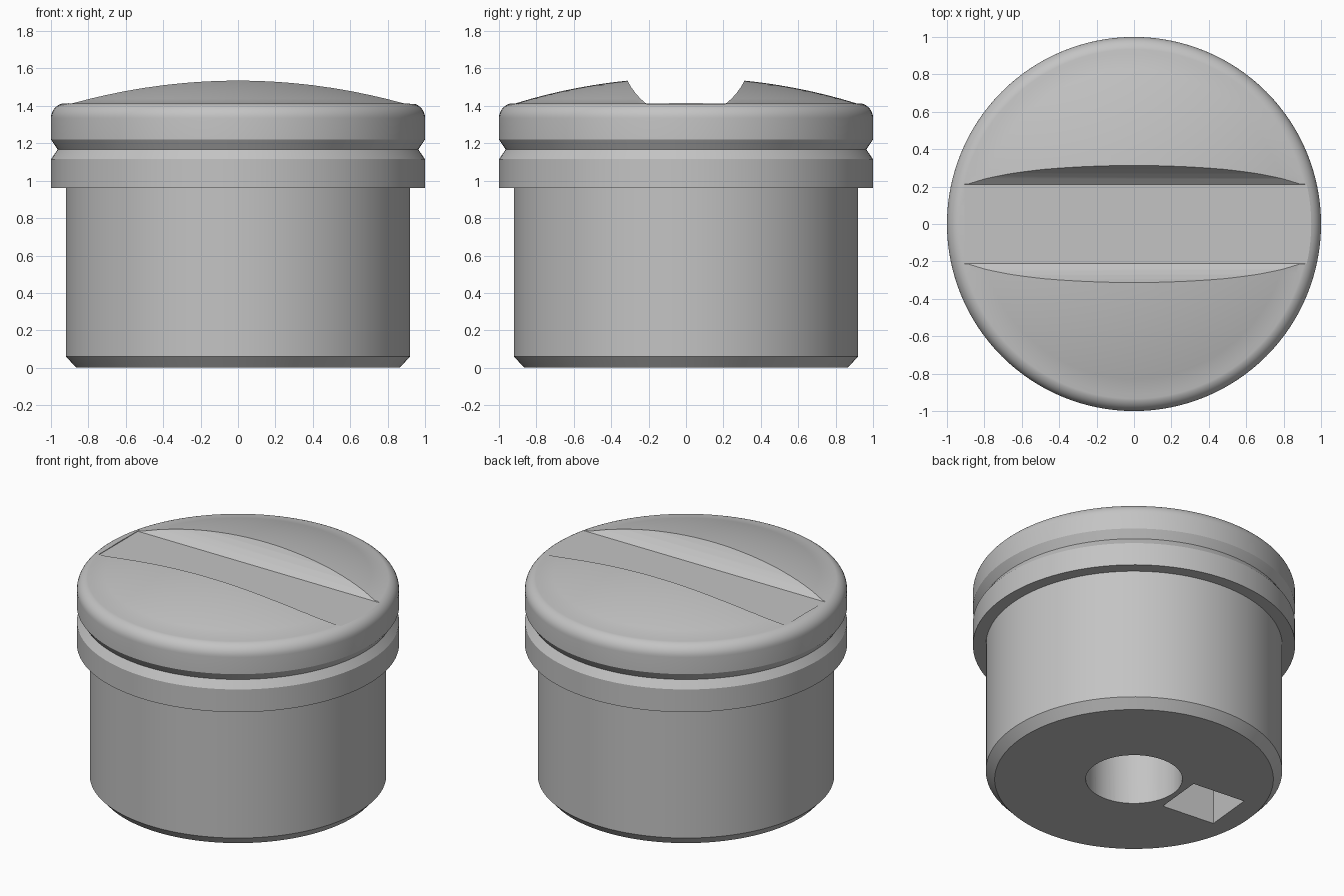
import bpy, bmesh, math
from mathutils import Matrix, Vector

if "Cube" in bpy.data.objects:
    bpy.data.objects.remove(bpy.data.objects["Cube"])

grey = bpy.data.materials.new("plain_grey")
grey.use_nodes = True
GREY = (0.55, 0.55, 0.55, 1)
grey.diffuse_color = GREY
grey.node_tree.nodes["Principled BSDF"].inputs["Base Color"].default_value = GREY


def make_object(name, bm):
    bmesh.ops.recalc_face_normals(bm, faces=bm.faces)
    mesh = bpy.data.meshes.new(name)
    bm.to_mesh(mesh)
    bm.free()
    mesh.materials.append(grey)
    obj = bpy.data.objects.new(name, mesh)
    bpy.context.collection.objects.link(obj)
    return obj


def lathe(name, profile, steps=128):
    """Spin an (r, z) profile that starts and ends on the axis."""
    bm = bmesh.new()
    verts = [bm.verts.new((r, 0, z)) for r, z in profile]
    edges = [bm.edges.new(pair) for pair in zip(verts, verts[1:])]
    bmesh.ops.spin(bm, geom=verts + edges, cent=(0, 0, 0), axis=(0, 0, 1),
                   angle=math.tau, steps=steps, use_merge=True)
    bmesh.ops.remove_doubles(bm, verts=bm.verts, dist=1e-5)
    return make_object(name, bm)


def prism(name, outline, offset):
    """Extrude a closed outline along an offset."""
    bm = bmesh.new()
    face = bm.faces.new([bm.verts.new(p) for p in outline])
    new = bmesh.ops.extrude_face_region(bm, geom=[face])["geom"]
    bmesh.ops.translate(bm, vec=offset,
                        verts=[v for v in new if isinstance(v, bmesh.types.BMVert)])
    return make_object(name, bm)


# Plug body: chamfered shank, flange, V groove, rounded rim and shallow dome
FILLET, RIM_Z, DOME_R, APEX = 0.08, 1.335, 3.09, 1.551
profile = [(0, 0), (0.865, 0), (0.92, 0.06), (0.92, 0.96), (1, 0.96),
           (1, 1.115), (0.964, 1.167), (1, 1.22)]
for i in range(9):
    a = math.radians(80) * i / 8
    profile.append((1 - FILLET + FILLET * math.cos(a), RIM_Z + FILLET * math.sin(a)))
for i in range(12):
    r = 0.91 * (1 - i / 11)
    profile.append((r, APEX - DOME_R + math.sqrt(DOME_R ** 2 - r * r)))
body = lathe("plug_body", profile)

# Coin slot with curved flanks, closed at the right end, running out at the left
flank = [(0.21, 1.41), (0.243, 1.438), (0.27, 1.468), (0.293, 1.5),
         (0.313, 1.535), (0.335, 1.6)]
section = flank + [(-y, z) for y, z in reversed(flank)]
slot = prism("slot_cutter", [(-0.905, y, z) for y, z in section], (2.1, 0, 0))

# Round centre hole in the underside
hole = lathe("hole_cutter", [(0, -0.1), (0.3, -0.1), (0.3, 0.6), (0, 0.6)], 64)

# Slightly turned rectangular pocket beside the hole
turn = Matrix.Translation((-0.525, 0.045, -0.1)) @ Matrix.Rotation(math.radians(-5.5), 4, "Z")
corners = [turn @ Vector((sx * 0.19, sy * 0.168, 0))
           for sx, sy in ((-1, -1), (1, -1), (1, 1), (-1, 1))]
pocket = prism("pocket_cutter", corners, (0, 0, 0.45))

# Cut everything, then shade
bpy.ops.object.select_all(action="DESELECT")
bpy.context.view_layer.objects.active = body
body.select_set(True)
for cutter in (slot, hole, pocket):
    cutter.hide_render = True
    mod = body.modifiers.new(cutter.name, "BOOLEAN")
    mod.operation, mod.solver, mod.object = "DIFFERENCE", "EXACT", cutter
    bpy.ops.object.modifier_apply(modifier=mod.name)
    bpy.data.objects.remove(cutter)
bpy.ops.object.shade_smooth_by_angle(angle=math.radians(25))
